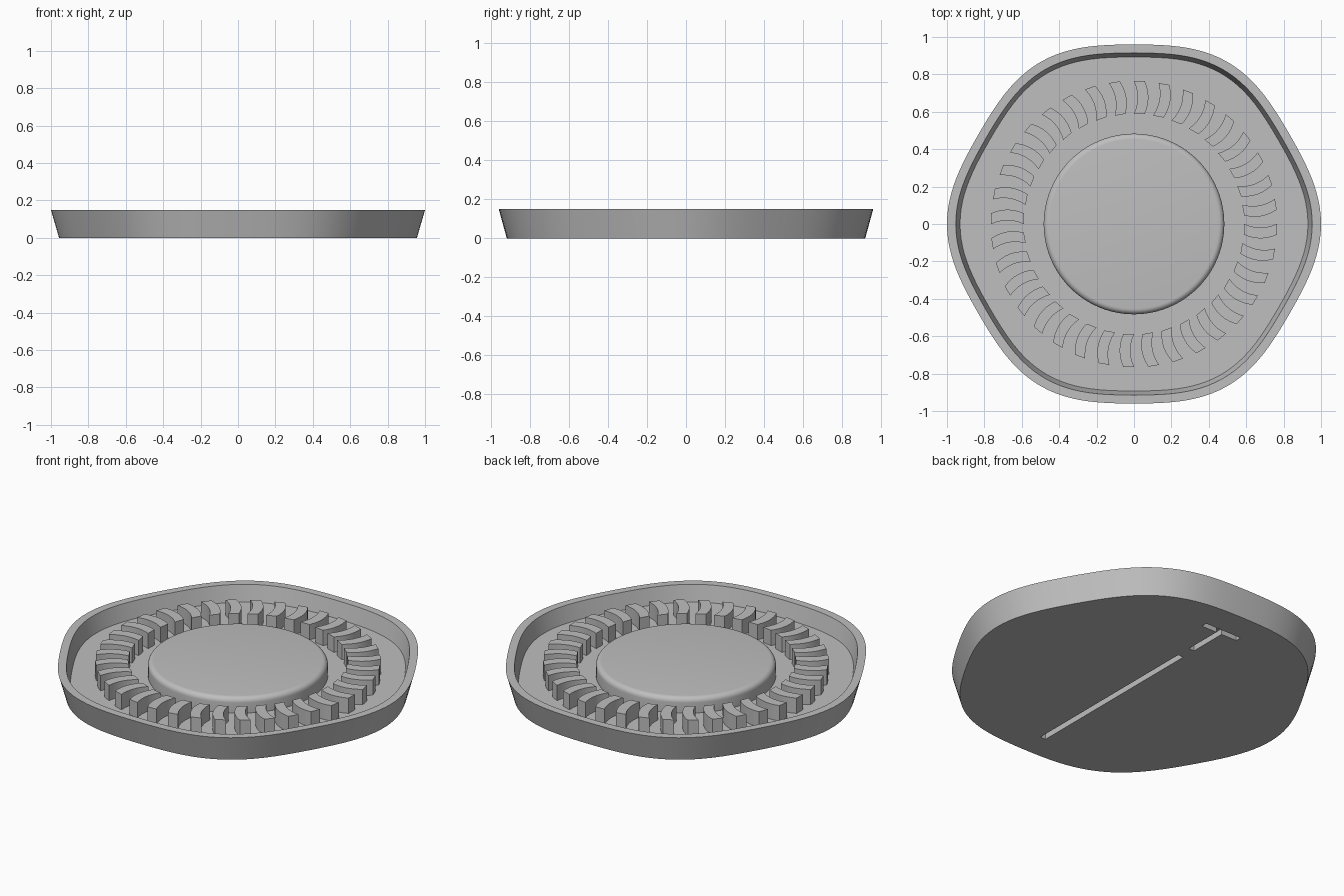
import bpy, bmesh
from math import cos, sin, pi, radians

cube = bpy.data.objects.get("Cube")
if cube:
    bpy.data.objects.remove(cube, do_unlink=True)

FLOOR, TOP = 0.055, 0.15

grey = bpy.data.materials.new("plain grey")
grey.use_nodes = True
grey.diffuse_color = (0.52, 0.52, 0.52, 1)
grey.node_tree.nodes["Principled BSDF"].inputs["Base Color"].default_value = (0.52, 0.52, 0.52, 1)


def finish(name, bm):
    bmesh.ops.recalc_face_normals(bm, faces=bm.faces)
    mesh = bpy.data.meshes.new(name)
    bm.to_mesh(mesh)
    bm.free()
    mesh.materials.append(grey)
    obj = bpy.data.objects.new(name, mesh)
    bpy.context.collection.objects.link(obj)
    return obj


def smooth(obj):
    bpy.ops.object.select_all(action="DESELECT")
    obj.select_set(True)
    bpy.context.view_layer.objects.active = obj
    bpy.ops.object.shade_smooth_by_angle(angle=radians(30))


def stack(name, rings):
    """Join a list of closed point rings and cap both ends."""
    bm = bmesh.new()
    loops = [[bm.verts.new(p) for p in ring] for ring in rings]
    n = len(loops[0])
    for a, b in zip(loops, loops[1:]):
        for i in range(n):
            j = (i + 1) % n
            bm.faces.new((a[i], a[j], b[j], b[i]))
    bm.faces.new(loops[0])
    bm.faces.new(loops[-1])
    return finish(name, bm)


def ring(scale, z, wave=0.0, n=144):
    """Circle, or a soft hexagon when wave is set."""
    pts = []
    for i in range(n):
        a = 2 * pi * i / n
        r = scale * (1 - wave + wave * cos(6 * a))
        pts.append((r * cos(a), r * sin(a), z))
    return pts


# Tray: soft hexagon with flared wall and sunken floor
W = 0.02
tray = stack("tray", [ring(0.957, 0, W), ring(1.0, TOP, W),
                      ring(0.953, TOP, W), ring(0.93, FLOOR, W)])

# Grooves under the tray: long slot, short stem and crossbar
SLOT, DEPTH = 0.036, 0.035
for x0, x1, y0, y1 in ((-SLOT / 2, SLOT / 2, -0.76, 0.39),
                       (-SLOT / 2, SLOT / 2, 0.48, 0.73),
                       (-0.12, 0.12, 0.71, 0.71 + SLOT)):
    corners = [(x0, y0), (x1, y0), (x1, y1), (x0, y1)]
    cutter = stack("groove_cutter", [[(x, y, z) for x, y in corners] for z in (-0.05, DEPTH)])
    cutter.hide_render = True
    mod = tray.modifiers.new("groove", "BOOLEAN")
    mod.operation = "DIFFERENCE"
    mod.solver = "EXACT"
    mod.object = cutter
    bpy.context.view_layer.objects.active = tray
    bpy.ops.object.modifier_apply(modifier=mod.name)
    bpy.data.objects.remove(cutter, do_unlink=True)
smooth(tray)

# Central disc with rounded top edge
R, H, F = 0.483, 0.146, 0.03
profile = [(R, FLOOR - 0.005)]
for i in range(7):
    a = pi / 2 * i / 6
    profile.append((R - F + F * cos(a), H - F + F * sin(a)))
disc = stack("centre_disc", [ring(r, z, n=96) for r, z in profile])
smooth(disc)

# Ring of curved blades
INNER, OUTER, HALF, BULGE, STEPS, COUNT = 0.588, 0.765, 0.029, 0.02, 8, 36
bm = bmesh.new()
side = []
for i in range(STEPS + 1):
    t = i / STEPS
    side.append((INNER + (OUTER - INNER) * t, -0.028 - BULGE * 4 * t * (1 - t)))
outline = [(u, v - HALF) for u, v in side] + [(u, v + HALF) for u, v in reversed(side)]
for k in range(COUNT):
    c, s = cos(2 * pi * k / COUNT), sin(2 * pi * k / COUNT)
    low, high = [[bm.verts.new((u * c - v * s, u * s + v * c, z)) for u, v in outline]
                 for z in (FLOOR - 0.005, 0.146)]
    bm.faces.new(low)
    bm.faces.new(high)
    for i in range(len(low)):
        j = (i + 1) % len(low)
        bm.faces.new((low[i], low[j], high[j], high[i]))
blades = finish("blade_ring", bm)
smooth(blades)
